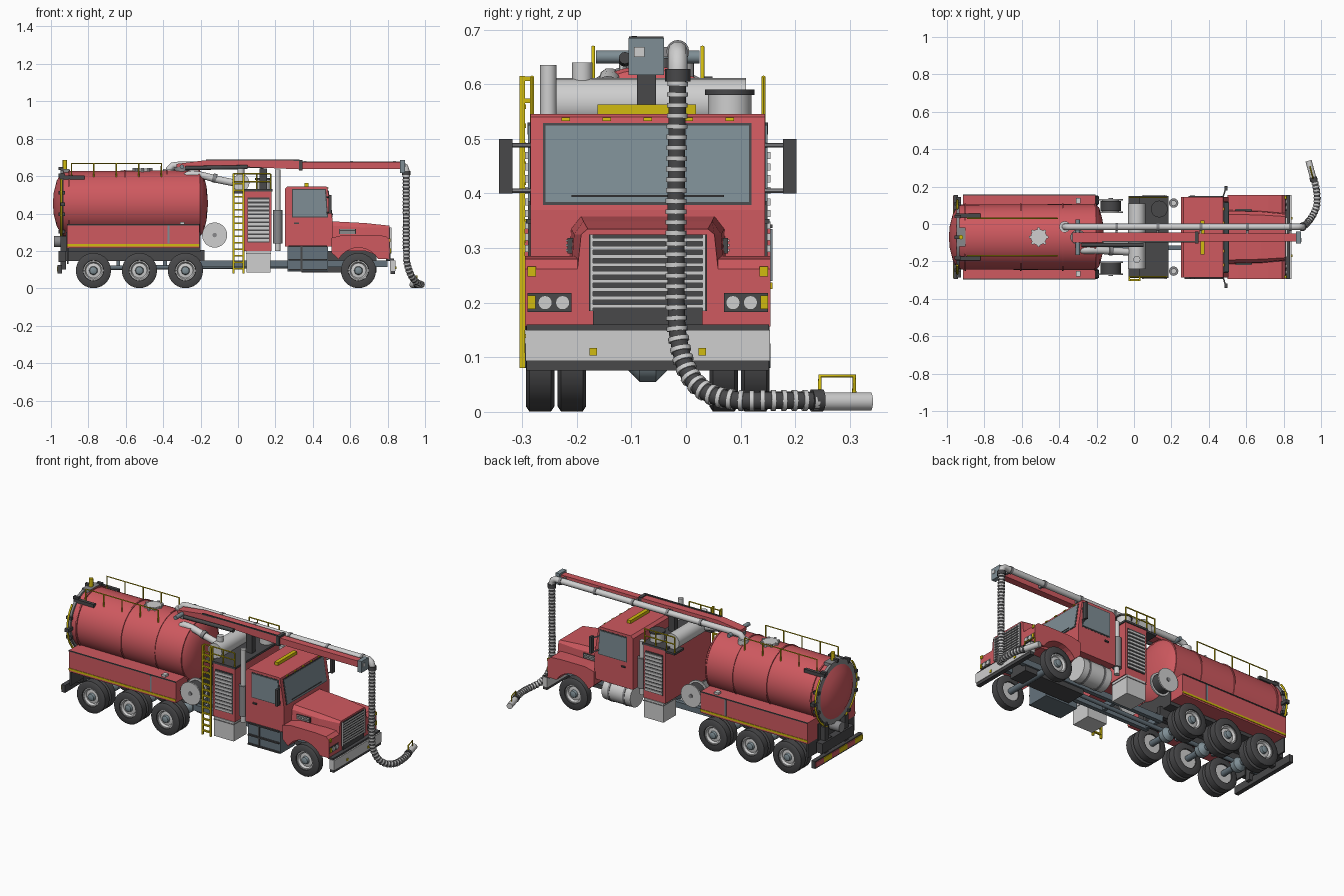
import bpy, bmesh, math
from mathutils import Vector

C = -0.07  # centre line of the truck body


def mat(name, r, g, b):
    m = bpy.data.materials.new(name)
    m.diffuse_color = (r, g, b, 1)
    return m


RED = mat("red paint", 0.62, 0.10, 0.115)
DARK = mat("dark rubber", 0.065, 0.065, 0.068)
LIGHT = mat("light metal", 0.62, 0.62, 0.62)
GREY = mat("mid grey", 0.25, 0.25, 0.26)
GLASS = mat("blue grey glass", 0.21, 0.27, 0.30)
YELLOW = mat("safety yellow", 0.64, 0.50, 0.005)
SLATE = mat("slate steel", 0.13, 0.17, 0.20)


def finish(name, bm, m, smooth=True):
    bmesh.ops.remove_doubles(bm, verts=bm.verts, dist=1e-5)
    bmesh.ops.recalc_face_normals(bm, faces=bm.faces)
    me = bpy.data.meshes.new(name)
    bm.to_mesh(me)
    bm.free()
    me.materials.append(m)
    if smooth:
        me.polygons.foreach_set("use_smooth", [True] * len(me.polygons))
        me.set_sharp_from_angle(angle=math.radians(35))
    o = bpy.data.objects.new(name, me)
    bpy.context.collection.objects.link(o)
    return o


def prism(name, pts, vec, m):
    bm = bmesh.new()
    f = bm.faces.new([bm.verts.new(p) for p in pts])
    ret = bmesh.ops.extrude_face_region(bm, geom=[f], use_keep_orig=True)
    bmesh.ops.translate(bm, vec=vec, verts=[v for v in ret["geom"] if isinstance(v, bmesh.types.BMVert)])
    return finish(name, bm, m, False)


def box(name, x0, x1, y0, y1, z0, z1, m):
    return prism(name, [(x0, y0, z0), (x1, y0, z0), (x1, y1, z0), (x0, y1, z0)], (0, 0, z1 - z0), m)


def sbox(name, x0, x1, d0, d1, z0, z1, m):
    """Box on both sides, d0..d1 away from the centre line."""
    for s in (-1, 1):
        box(name, x0, x1, C + s * d0, C + s * d1, z0, z1, m)


def lathe(name, origin, axis, prof, m, n=24):
    """Revolve (distance along axis, radius) pairs."""
    q = Vector((0, 0, 1)).rotation_difference(Vector(axis).normalized())
    bm = bmesh.new()
    rings = []
    for a, r in prof:
        rings.append([bm.verts.new(Vector(origin) + q @ Vector((r * math.cos(2 * math.pi * i / n),
                      r * math.sin(2 * math.pi * i / n), a))) for i in range(n)])
    for A, B in zip(rings, rings[1:]):
        for i in range(n):
            j = (i + 1) % n
            bm.faces.new((A[i], A[j], B[j], B[i]))
    return finish(name, bm, m)


def cyl(name, p, q, r, m, n=16):
    d = Vector(q) - Vector(p)
    return lathe(name, p, d, [(0, 0), (0, r), (d.length, r), (d.length, 0)], m, n)


def pipe(name, pts, r, m, res=3):
    cu = bpy.data.curves.new(name, "CURVE")
    cu.dimensions, cu.bevel_depth, cu.bevel_resolution, cu.use_fill_caps = "3D", r, res, True
    sp = cu.splines.new("POLY")
    sp.points.add(len(pts) - 1)
    for p, co in zip(sp.points, pts):
        p.co = (*co, 1)
    tmp = bpy.data.objects.new(name, cu)
    bpy.context.collection.objects.link(tmp)
    me = bpy.data.meshes.new_from_object(tmp.evaluated_get(bpy.context.evaluated_depsgraph_get()))
    bpy.data.objects.remove(tmp)
    me.materials.clear()
    me.materials.append(m)
    bpy.context.collection.objects.link(bpy.data.objects.new(name, me))


def spline(pts, n):
    """Smooth path through the points."""
    P = [Vector(p) for p in pts]
    P = [2 * P[0] - P[1]] + P + [2 * P[-1] - P[-2]]
    out = []
    for a, b, c, d in zip(P, P[1:], P[2:], P[3:]):
        for t in [i / n for i in range(n)]:
            out.append(0.5 * (2 * b + (c - a) * t + (2 * a - 5 * b + 4 * c - d) * t * t + (3 * b - a - 3 * c + d) * t ** 3))
    return out + [P[-2]]


# Wheels: steering axle plus three dual axles
def wheel(x, y, s):
    lathe("tire", (x, y, 0.095), (0, s, 0), [(-0.026, 0.055), (-0.026, 0.085), (-0.02, 0.094), (0.02, 0.094),
          (0.026, 0.085), (0.026, 0.055), (0.016, 0.052), (-0.026, 0.055)], DARK, 28)
    lathe("rim", (x, y, 0.095), (0, s, 0), [(-0.02, 0.0), (-0.02, 0.054), (0.02, 0.054), (0.02, 0.047),
          (0.007, 0.04), (0.010, 0.026), (0.010, 0.0)], LIGHT, 20)
    lathe("hub", (x, y, 0.095), (0, s, 0), [(0.005, 0.024), (0.024, 0.02), (0.028, 0.012), (0.028, 0)], GLASS, 14)


for x in (-0.773, -0.527, -0.281, 0.644):
    for s in (-1, 1):
        wheel(x, C + s * 0.197, s)
        if x < 0:
            wheel(x, C + s * 0.139, s)
    cyl("axle", (x, C - 0.19, 0.095), (x, C + 0.19, 0.095), 0.017, SLATE)
    if x < 0:
        lathe("differential", (x, C - 0.04, 0.095), (0, 1, 0), [(0, 0.015), (0.025, 0.04), (0.055, 0.04), (0.08, 0.015)], GLASS, 16)

# Chassis
sbox("frame_rail", -0.95, -0.18, 0.045, 0.07, 0.145, 0.205, DARK)
sbox("front_rail", -0.2, 0.80, 0.045, 0.07, 0.115, 0.15, SLATE)
for x in (-0.94, -0.65, -0.4, -0.2, 0.1, 0.35, 0.55):
    box("crossmember", x, x + 0.02, C - 0.05, C + 0.05, 0.12, 0.16, SLATE)
cyl("drive_shaft", (-0.77, C, 0.11), (0.35, C, 0.12), 0.012, SLATE)
box("engine", 0.34, 0.74, C - 0.06, C + 0.06, 0.085, 0.2, DARK)
box("tank_subframe", -0.92, -0.2, C - 0.13, C + 0.13, 0.195, 0.3, DARK)
box("rear_plate", -0.96, -0.92, C - 0.15, C + 0.15, 0.14, 0.2, DARK)
box("rear_bumper", -0.965, -0.94, C - 0.225, C + 0.225, 0.08, 0.125, DARK)
for i in range(6):
    y = C - 0.22 + i * 0.0735
    box("bumper_stripe", -0.969, -0.964, y, y + 0.0735, 0.09, 0.118, (YELLOW, RED)[i % 2])
sbox("bumper_post", -0.95, -0.92, 0.08, 0.11, 0.1, 0.28, DARK)

# Tank with domed ends and bands
TZ, R = 0.454, 0.177
lathe("tank", (0, C, TZ), (1, 0, 0), [(-0.99, 0), (-0.985, 0.06), (-0.97, 0.12), (-0.94, R - 0.004), (-0.205, R),
      (-0.185, 0.155), (-0.168, 0.09), (-0.16, 0)], RED, 48)
for x in (-0.905, -0.61, -0.385, -0.21):
    lathe("tank_band", (x, C, TZ), (1, 0, 0), [(0, R - 0.01), (0, R + 0.003), (0.008, R + 0.003), (0.008, R - 0.01)], RED, 48)
lathe("door_flange", (-0.95, C, TZ), (1, 0, 0), [(0, 0.15), (0, 0.184), (0.016, 0.184), (0.016, 0.15)], GREY, 48)
for i in range(10):
    a = 2 * math.pi * (i + 0.5) / 10
    y, z = C + 0.187 * math.cos(a), TZ + 0.187 * math.sin(a)
    box("door_clamp", -0.96, -0.925, y - 0.009, y + 0.009, z - 0.009, z + 0.009, DARK)
for s in (-1, 1):
    pipe("door_guard", [(-0.945, C + s * 0.197 * math.cos(t), TZ + 0.197 * math.sin(t))
         for t in [-1.1 + 0.2 * i for i in range(10)]], 0.006, YELLOW, 1)
    box("door_arm", -0.955, -0.82, C + s * 0.115 - 0.01, C + s * 0.115 + 0.01, 0.583, 0.603, DARK)
    box("door_latch", -0.95, -0.925, C + s * 0.17, C + s * 0.215, 0.44, 0.46, DARK)
cyl("rear_beacon", (-0.925, C, 0.625), (-0.925, C, 0.685), 0.012, YELLOW, 12)
box("door_hinge", -0.95, -0.9, C - 0.05, C + 0.05, 0.61, 0.638, GREY)
cyl("drain_valve", (-0.985, C, 0.25), (-0.91, C, 0.25), 0.03, GREY)

# Side lockers below the tank
sbox("side_locker", -0.915, -0.205, 0.115, 0.225, 0.215, 0.342, RED)
sbox("locker_stripe", -0.915, -0.205, 0.224, 0.228, 0.225, 0.237, YELLOW)
sbox("locker_trim", -0.915, -0.205, 0.222, 0.228, 0.337, 0.343, DARK)
sbox("locker_strap", -0.376, -0.366, 0.224, 0.228, 0.24, 0.335, GLASS)
sbox("locker_top_light", -0.31, -0.285, 0.18, 0.21, 0.342, 0.355, LIGHT)
sbox("mud_flap", -0.915, -0.905, 0.10, 0.22, 0.13, 0.215, DARK)

# Tank top rails and manhole
for y in (-0.17, 0.03):
    pipe("tank_rail", [(-0.89, y, 0.595), (-0.89, y, 0.668), (-0.41, y, 0.668), (-0.41, y, 0.595)], 0.004, YELLOW, 1)
    for x in (-0.77, -0.65, -0.53):
        cyl("tank_rail_post", (x, y, 0.595), (x, y, 0.668), 0.004, YELLOW, 6)
cyl("manhole", (-0.51, C, 0.62), (-0.51, C, 0.64), 0.043, LIGHT, 20)
for i in range(8):
    a = math.pi * i / 4
    x, y = -0.51 + 0.045 * math.cos(a), C + 0.045 * math.sin(a)
    cyl("manhole_clamp", (x, y, 0.615), (x, y, 0.643), 0.008, LIGHT, 8)

# Hose reels
for s in (-1, 1):
    lathe("hose_reel", (-0.125, C + s * 0.13, 0.285), (0, s, 0), [(0, 0), (0, 0.067), (0.008, 0.067), (0.008, 0.045),
          (0.065, 0.045), (0.065, 0.067), (0.073, 0.067), (0.073, 0)], LIGHT, 28)
    cyl("reel_hub", (-0.125, C + s * 0.2, 0.285), (-0.125, C + s * 0.208, 0.285), 0.012, GREY)
    cyl("reel_hose", (-0.125, C + s * 0.139, 0.285), (-0.125, C + s * 0.194, 0.285), 0.055, DARK, 24)

# Blower cabinet with louvres, lower boxes and deck
box("cabinet", 0.035, 0.18, C - 0.215, C + 0.215, 0.2, 0.52, RED)
box("cabinet_deck", 0.03, 0.185, C - 0.22, C + 0.22, 0.518, 0.53, DARK)
sbox("walkway", -0.03, 0.035, 0.13, 0.22, 0.508, 0.52, DARK)
sbox("louvre_panel", 0.05, 0.168, 0.21, 0.219, 0.245, 0.485, DARK)
for i in range(11):
    z = 0.25 + i * 0.0213
    sbox("louvre", 0.052, 0.166, 0.21, 0.225, z, z + 0.013, LIGHT)
sbox("lower_box", 0.045, 0.175, 0.10, 0.22, 0.085, 0.2, LIGHT)
sbox("lower_box_lid", 0.043, 0.177, 0.10, 0.223, 0.183, 0.188, GREY)
cyl("silencer", (0.015, C - 0.17, 0.565), (0.015, C + 0.18, 0.565), 0.046, LIGHT, 24)
cyl("silencer_stub", (0.015, -0.19, 0.58), (0.015, -0.19, 0.64), 0.019, LIGHT)
cyl("filter_drum", (0.135, 0.08, 0.525), (0.135, 0.08, 0.582), 0.04, LIGHT, 20)
cyl("filter_lid", (0.135, 0.08, 0.58), (0.135, 0.08, 0.59), 0.045, DARK, 20)
pipe("vacuum_pipe", spline([(-0.29, -0.14, 0.57), (-0.265, -0.14, 0.607), (-0.2, -0.14, 0.605), (-0.1, -0.145, 0.58), (0.0, -0.15, 0.56)], 5), 0.02, LIGHT)
cyl("pipe_clamp", (-0.135, -0.143, 0.592), (-0.115, -0.144, 0.586), 0.024, GREY)

# Exhaust stacks behind the cab
for s, top in ((-1, 0.635), (1, 0.52)):
    y = C + s * 0.182
    cyl("exhaust_stack", (0.212, y, 0.2), (0.212, y, top), 0.015, LIGHT)
    cyl("exhaust_shield", (0.212, y, 0.24), (0.212, y, 0.42), 0.025, GREY)

# Ladder and deck rails
for x in (-0.025, 0.03):
    box("ladder_rail", x - 0.005, x + 0.005, -0.305, -0.295, 0.08, 0.615, YELLOW)
    for z in (0.57, 0.61):
        box("ladder_bracket", x - 0.004, x + 0.004, -0.3, -0.282, z - 0.004, z + 0.004, YELLOW)
for i in range(14):
    box("ladder_rung", -0.025, 0.03, -0.305, -0.293, 0.10 + i * 0.035, 0.108 + i * 0.035, YELLOW)
for s in (-1, 1):
    y = C + s * 0.212
    for z in (0.57, 0.612):
        cyl("deck_rail", (-0.025, y, z), (0.175, y, z), 0.004, YELLOW, 6)
    for x in (-0.025, 0.03, 0.1, 0.175):
        cyl("deck_post", (x, y, 0.515), (x, y, 0.612), 0.004, YELLOW, 6)

# Cab
prof = [(0.25, 0.225), (0.25, 0.53), (0.265, 0.545), (0.47, 0.545), (0.478, 0.54), (0.505, 0.37), (0.505, 0.225)]
prism("cab", [(x, C - 0.215, z) for x, z in prof], (0, 0.43, 0), RED)


def screen(name, y0, y1, z0, z1, off, m):
    """Thin plate on the raked front of the cab."""
    x0, x1 = (0.503 - (z - 0.37) * 0.159 for z in (z0, z1))
    prism(name, [(x0, y0, z0), (x0, y1, z0), (x1, y1, z1), (x1, y0, z1)], (off, 0, 0), m)


screen("windshield_seal", C - 0.192, C + 0.19, 0.379, 0.529, 0.004, DARK)
screen("windshield", C - 0.187, C + 0.185, 0.384, 0.524, 0.006, GLASS)
screen("wiper", C - 0.14, C + 0.14, 0.393, 0.397, 0.009, DARK)
for i in range(5):
    y = C + (i - 2) * 0.075
    screen("marker_light", y - 0.008, y + 0.008, 0.533, 0.539, 0.008, YELLOW)
for s in (-1, 1):
    y = C + s * 0.213
    for nm, g, d, m in (("window_seal", 0.012, 0.003, DARK), ("side_window", 0, 0.006, GLASS)):
        prism(nm, [(0.295 - g / 2, y, 0.385 - g / 2), (0.295 - g / 2, y, 0.525 + g / 2), (0.465 + g / 2, y, 0.525 + g / 2),
              (0.475 + g / 2, y, 0.385 - g / 2)], (0, s * d, 0), m)
    box("door_handle", 0.30, 0.325, y, y + s * 0.01, 0.345, 0.353, DARK)
    ym = C + s * 0.26
    box("mirror", 0.485, 0.50, ym - 0.012, ym + 0.012, 0.40, 0.50, DARK)
    for z in (0.405, 0.488):
        cyl("mirror_arm", (0.475, C + s * 0.21, z), (0.49, ym, z), 0.004, GREY, 6)
box("light_bar", 0.355, 0.378, -0.162, 0.018, 0.545, 0.563, YELLOW)

# Steps and battery box on one side, fuel drum on the other
box("step_box", 0.265, 0.48, C - 0.215, C - 0.08, 0.09, 0.23, SLATE)
for z in (0.095, 0.15, 0.22):
    box("step", 0.27, 0.475, C - 0.225, C - 0.2, z, z + 0.008, DARK)
box("step_divider", 0.335, 0.345, C - 0.22, C - 0.2, 0.09, 0.225, DARK)
cyl("fuel_drum", (0.27, C + 0.145, 0.16), (0.46, C + 0.145, 0.16), 0.068, LIGHT, 24)
for x in (0.31, 0.41):
    cyl("fuel_strap", (x, C + 0.145, 0.16), (x + 0.012, C + 0.145, 0.16), 0.071, GREY, 24)

# Hood and fenders
bm = bmesh.new()
sect = []
for x, hb, zb, hs, zs, ht, zt in ((0.505, 0.15, 0.2, 0.14, 0.335, 0.122, 0.358), (0.68, 0.145, 0.2, 0.135, 0.325, 0.118, 0.349),
                                  (0.81, 0.14, 0.155, 0.122, 0.325, 0.11, 0.335)):
    sect.append([bm.verts.new((x, C + y, z)) for y, z in ((-hb, zb), (-hs, zs), (-ht, zt), (ht, zt), (hs, zs), (hb, zb))])
for A, B in zip(sect, sect[1:]):
    for i in range(6):
        bm.faces.new((A[i], A[(i + 1) % 6], B[(i + 1) % 6], B[i]))
bm.faces.new(sect[0])
bm.faces.new(sect[-1])
finish("hood", bm, RED, False)
arch = [(0.644 + 0.122 * math.cos(t), 0.095 + 0.122 * math.sin(t)) for t in [math.radians(30 + 12 * i) for i in range(11)]]
fp = [(0.5, 0.27), (0.56, 0.285), (0.72, 0.285), (0.79, 0.28), (0.81, 0.262), (0.81, 0.156)] + arch + [(0.5, 0.19)]
for s in (-1, 1):
    prism("fender", [(x, C + s * 0.1, z) for x, z in fp], (0, s * 0.125, 0), RED)
    box("hood_vent", 0.54, 0.63, C + s * 0.12, C + s * 0.147, 0.29, 0.318, DARK)
    for z in (0.294, 0.303, 0.312):
        box("hood_vent_bar", 0.545, 0.625, C + s * 0.12, C + s * 0.15, z, z + 0.004, LIGHT)
    y = C + s * 0.18
    box("headlight_panel", 0.805, 0.813, y - 0.04, y + 0.04, 0.183, 0.218, DARK)
    for d in (-0.008, 0.024):
        cyl("headlight", (0.81, y - s * d, 0.2), (0.818, y - s * d, 0.2), 0.013, LIGHT, 16)
    box("turn_signal", 0.81, 0.817, y + s * 0.026, y + s * 0.04, 0.188, 0.213, YELLOW)
    box("fender_marker", 0.80, 0.815, y + s * 0.025, y + s * 0.04, 0.248, 0.266, YELLOW)
    box("bumper_marker", 0.84, 0.847, C + s * 0.1 - 0.007, C + s * 0.1 + 0.007, 0.103, 0.117, YELLOW)

# Grille and bumper
box("grille", 0.805, 0.814, C - 0.108, C + 0.108, 0.185, 0.325, DARK)
for i in range(9):
    z = 0.19 + i * 0.0152
    box("grille_bar", 0.81, 0.82, C - 0.104, C + 0.104, z, z + 0.007, LIGHT)
sbox("grille_side", 0.81, 0.82, 0.1, 0.106, 0.185, 0.325, LIGHT)
box("front_crossbar", 0.79, 0.815, C - 0.1, C + 0.1, 0.145, 0.185, DARK)
box("bumper", 0.812, 0.843, C - 0.224, C + 0.224, 0.093, 0.15, LIGHT)
box("bumper_skirt", 0.815, 0.84, C - 0.222, C + 0.222, 0.076, 0.093, DARK)
box("bumper_top", 0.80, 0.835, C - 0.222, C + 0.222, 0.15, 0.16, DARK)

# Boom with its suction pipe
prism("boom_main", [(x, -0.1, z) for x, z in ((-0.33, 0.645), (-0.33, 0.665), (-0.18, 0.684), (0.34, 0.682), (0.34, 0.636), (0.05, 0.648))], (0, 0.055, 0), RED)
box("boom_top_strip", -0.17, 0.33, -0.1, -0.09, 0.68, 0.688, DARK)
box("boom_extension", 0.33, 0.88, -0.093, -0.052, 0.638, 0.675, RED)
box("boom_collar", 0.325, 0.345, -0.104, -0.041, 0.63, 0.687, DARK)
box("boom_head", 0.865, 0.892, -0.105, -0.04, 0.617, 0.685, GLASS)
box("head_lamp", 0.89, 0.896, -0.095, -0.076, 0.65, 0.668, LIGHT)
cyl("boom_cylinder", (-0.28, -0.112, 0.643), (0.05, -0.112, 0.648), 0.011, DARK, 12)
cyl("boom_pivot", (-0.3, C, 0.60), (-0.3, C, 0.648), 0.04, GREY, 20)
cyl("boom_trunnion", (-0.3, -0.165, 0.65), (-0.3, 0.025, 0.65), 0.012, GLASS, 12)
box("boom_post", 0.115, 0.155, -0.09, -0.055, 0.525, 0.64, DARK)
PY = -0.015
elbow = [(0.85, PY, 0.66), (0.875, PY, 0.661), (0.893, PY, 0.65), (0.9, PY, 0.63), (0.9, PY, 0.61)]
pipe("suction_pipe", [(-0.37, PY, 0.60), (-0.368, PY, 0.64), (-0.35, PY, 0.657), (-0.32, PY, 0.66)] + elbow, 0.018, LIGHT)
for x in (-0.1, 0.12, 0.35, 0.6, 0.83):
    cyl("pipe_collar", (x, PY, 0.66), (x + 0.015, PY, 0.66), 0.021, GREY)
    box("pipe_bracket", x, x + 0.012, -0.06, PY, 0.65, 0.668, GREY)
cyl("pipe_base", (-0.37, PY, 0.58), (-0.37, PY, 0.638), 0.03, LIGHT, 20)

# Ribbed hose, nozzle and handle
path = spline([(0.9, PY, 0.62), (0.9, -0.018, 0.4), (0.9, -0.018, 0.2), (0.905, -0.013, 0.13), (0.925, 0.005, 0.07), (0.952, 0.04, 0.035),
               (0.975, 0.09, 0.022), (0.979, 0.15, 0.021), (0.97, 0.21, 0.021), (0.958, 0.25, 0.02)], 12)
pipe("hose", path, 0.0165, DARK)
run = 0.0
for a, b in zip(path, path[1:]):
    seg = (b - a).length
    while run < seg:
        p, d = a + (b - a) * (run / seg), (b - a).normalized()
        cyl("hose_ring", p - d * 0.0042, p + d * 0.0042, 0.0193, LIGHT, 14)
        run += 0.0195
    run -= seg
cyl("hose_collar", (0.9, PY, 0.605), (0.9, PY, 0.628), 0.023, DARK)
cyl("nozzle_collar", (0.963, 0.23, 0.021), (0.957, 0.25, 0.021), 0.0205, DARK)
cyl("nozzle", (0.957, 0.25, 0.019), (0.933, 0.338, 0.019), 0.017, LIGHT)
pipe("nozzle_handle", [(0.957, 0.245, 0.03), (0.957, 0.245, 0.066), (0.941, 0.308, 0.066), (0.941, 0.308, 0.03)], 0.004, YELLOW, 1)
